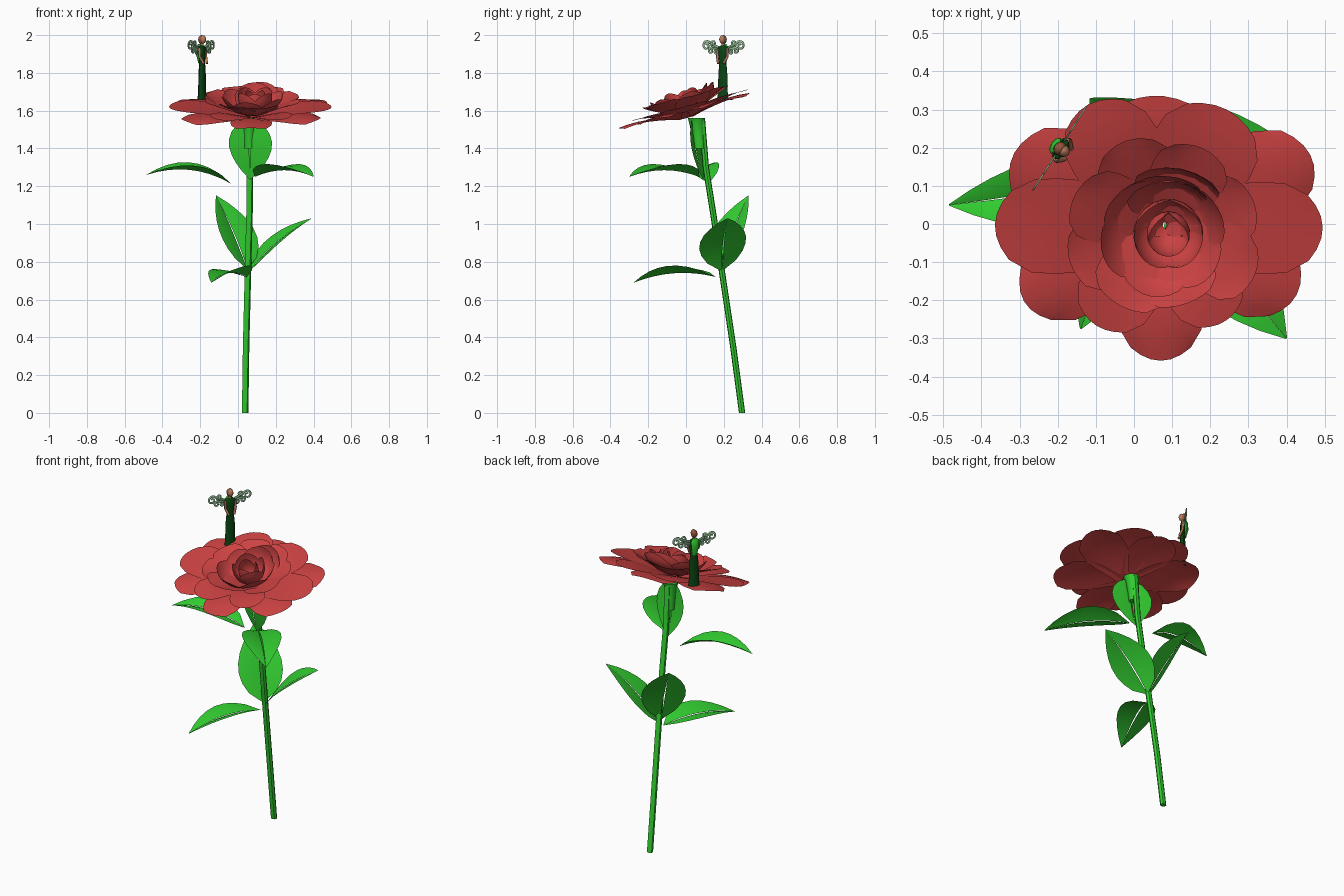
import bpy, bmesh, math
from mathutils import Vector, Matrix

old = bpy.data.objects.get("Cube")
if old:
    bpy.data.objects.remove(old, do_unlink=True)


def material(name, rgb):
    m = bpy.data.materials.new(name)
    m.use_nodes = True
    m.diffuse_color = (*rgb, 1)
    m.node_tree.nodes["Principled BSDF"].inputs["Base Color"].default_value = (*rgb, 1)
    return m


RED = material("petal red", (0.61, 0.055, 0.055))
GREEN = material("leaf green", (0.032, 0.61, 0.03))
DRESS = material("dress dark green", (0.003, 0.06, 0.006))
WING = material("wing pale green", (0.29, 0.55, 0.30))
SKIN = material("skin tan", (0.48, 0.20, 0.10))
HAIR = material("hair brown", (0.30, 0.09, 0.04))


def finish(name, bm, mat, matrix=Matrix(), angle=35):
    me = bpy.data.meshes.new(name)
    bm.transform(matrix)
    bm.to_mesh(me)
    bm.free()
    me.materials.append(mat)
    for p in me.polygons:
        p.use_smooth = True
    me.set_sharp_from_angle(angle=math.radians(angle))
    ob = bpy.data.objects.new(name, me)
    bpy.context.collection.objects.link(ob)
    return ob


def add_sheet(bm, rows):
    """Quad sheet through rows of points."""
    grid = [[bm.verts.new(p) for p in row] for row in rows]
    for a, b in zip(grid, grid[1:]):
        for i in range(len(a) - 1):
            bm.faces.new((a[i], b[i], b[i + 1], a[i + 1]))


def loft(name, rings, mat, n=8, matrix=Matrix()):
    """Closed tube through horizontal rings (x, y, z, rx, ry)."""
    bm = bmesh.new()
    loops = []
    for x, y, z, rx, ry in rings:
        loops.append([bm.verts.new((x + rx * math.cos(2 * math.pi * i / n),
                                    y + ry * math.sin(2 * math.pi * i / n), z)) for i in range(n)])
    for a, b in zip(loops, loops[1:]):
        for i in range(n):
            j = (i + 1) % n
            bm.faces.new((a[i], a[j], b[j], b[i]))
    bm.faces.new(loops[0][::-1])
    bm.faces.new(loops[-1])
    return finish(name, bm, mat, matrix, 50)


# ---------- stem and calyx ----------
STEM = [(0.037, 0.297, 0), (0.042, 0.25, 0.35), (0.052, 0.19, 0.75), (0.06, 0.145, 1.05),
        (0.063, 0.105, 1.3), (0.065, 0.085, 1.55)]
loft("stem", [(x, y, z, 0.018, 0.017) for x, y, z in STEM], GREEN, 7)
loft("calyx", [(0.06, 0.072, 1.40, 0.028, 0.03), (0.06, 0.067, 1.46, 0.03, 0.034),
               (0.062, 0.058, 1.53, 0.034, 0.04), (0.065, 0.055, 1.56, 0.045, 0.045)], GREEN, 8)


# ---------- leaves: two halves split along the lower midrib ----------
def leaf(name, base, tip, width, up, arch=0.05, fold=0.25):
    base, tip = Vector(base), Vector(tip)
    d = (tip - base).normalized()
    side = d.cross(Vector(up)).normalized()
    nrm = side.cross(d)
    bm = bmesh.new()
    for s in (-1, 1):
        rows = []
        for i in range(9):
            t = i / 8
            w = width / 2 * math.sin(math.pi * t ** 0.8) ** 0.85 if 0 < t < 1 else 0.002
            gap = 0.006 * math.sin(math.pi * t) * (1 - t)
            mid = base.lerp(tip, t) + nrm * arch * 4 * t * (1 - t)
            row = [mid + side * s * (gap + (w - gap) * v) + nrm * fold * w * (v - 0.4 * v * v)
                   for v in (0, 0.5, 1)]
            rows.append(row if s > 0 else row[::-1])
        add_sheet(bm, rows)
    return finish(name, bm, GREEN)


leaf("upper_right_leaf", (-0.04, 0.12, 1.215), (-0.485, 0.05, 1.26), 0.18, (0, -0.1, 1), 0.05, 0.6)
leaf("upper_left_leaf", (0.09, 0.07, 1.25), (0.40, -0.30, 1.25), 0.22, (0, 0, 1), 0.035, 0.5)
leaf("middle_left_leaf", (0.06, 0.19, 0.75), (0.39, 0.22, 1.03), 0.255, (-0.35, -0.2, 1), 0.025, 0.2)
leaf("middle_back_leaf", (0.05, 0.175, 0.76), (-0.115, 0.33, 1.15), 0.25, (0.7, -0.8, 0.4), 0.01, 0.4)
leaf("low_front_leaf", (0.045, 0.155, 0.72), (-0.14, -0.275, 0.69), 0.2, (-0.1, 0, 1), 0.035, 0.5)
leaf("top_leaf", (0.065, 0.035, 1.565), (0.065, 0.09, 1.235), 0.24, (-0.3, -1, 0), 0.012, -0.2)

# ---------- flower ----------
FLOWER = Matrix.Translation((0.07, 0.0, 1.56)) @ Matrix.Rotation(math.radians(15), 4, 'X')
OUTLINE = [0.3, 0.55, 0.8, 0.96, 1.0, 0.97, 0.72]


def petal(name, angle, length, width, ctrl, tip_z, wrap=False, cup=0.0, lift=0.0, shift=(0, 0)):
    """Petal along a curved centre line; ctrl is (fraction of length, height)."""
    r0, rc, zc = 0.015, ctrl[0] * length, ctrl[1]
    rows = []
    for i, o in enumerate(OUTLINE):
        row = []
        for k in range(-3, 4):
            v = k / 3
            u = i / 6 * (1 - 0.10 * v * v)
            r = r0 * (1 - u) ** 2 + 2 * rc * u * (1 - u) + length * u * u
            z = lift + 2 * zc * u * (1 - u) + tip_z * u * u + cup * v * v * u
            s = v * o * width / 2
            if wrap:
                a = s / max(r, 0.045)
                row.append((r * math.cos(a), r * math.sin(a), z))
            else:
                row.append((r, s, z))
        rows.append(row)
    bm = bmesh.new()
    add_sheet(bm, rows)
    place = Matrix.Translation((*shift, 0)) @ Matrix.Rotation(math.radians(angle), 4, 'Z')
    return finish(name, bm, RED, FLOWER @ place)


# wide outer petals: angle, length, width
OUTER = [(-90, 0.36, 0.22), (-55, 0.30, 0.20), (-27, 0.40, 0.24), (1, 0.425, 0.25), (27, 0.44, 0.25),
         (62, 0.37, 0.28), (94, 0.36, 0.28), (119, 0.39, 0.25), (152, 0.435, 0.26),
         (178, 0.435, 0.26), (209, 0.41, 0.23), (237, 0.31, 0.21)]
for i, (a, l, w) in enumerate(OUTER):
    petal(f"outer_petal_{i + 1}", a, l, w, (0.55, 0.065), 0.042 + 0.012 * (i % 2),
          cup=-0.018 + 0.02 * (i % 2), lift=0.006 * (i % 2))

# middle petals: angle, length
MIDDLE = [(-70, 0.20), (-25, 0.27), (20, 0.26), (65, 0.26), (110, 0.27), (155, 0.25),
          (198, 0.25), (240, 0.22)]
for i, (a, l) in enumerate(MIDDLE):
    petal(f"middle_petal_{i + 1}", a, l, 0.2, (0.6, 0.06), 0.09,
          cup=0.012, lift=0.015 + 0.006 * (i % 2))

# cupped inner petals, with two broad ones standing at the back
for i in range(6):
    petal(f"inner_petal_{i + 1}", 20 + 60 * i, 0.165, 0.20, (0.85, 0.03), 0.115, wrap=True,
          cup=-0.008, lift=0.015, shift=(0.005, 0.0))
for i, (l, z) in enumerate(((0.175, 0.135), (0.14, 0.14))):
    petal(f"back_petal_{i + 1}", 78 + 14 * i, l, 0.25, (1.0, 0.04), z, wrap=True,
          cup=-0.008, lift=0.015, shift=(0.02, 0.015))
for i in range(4):
    petal(f"centre_petal_{i + 1}", 45 + 90 * i, 0.09, 0.17, (1.15, 0.03), 0.13, wrap=True,
          cup=-0.005, lift=0.02, shift=(0.02, 0.005))
for i in range(3):
    petal(f"bud_petal_{i + 1}", 30 + 120 * i, 0.05, 0.12, (1.5, 0.04), 0.125, wrap=True,
          cup=-0.004, lift=0.02, shift=(0.02, 0.0))

# ---------- tiny winged figure standing on a petal ----------
FIG = Matrix.Translation((-0.19, 0.195, 0)) @ Matrix.Rotation(math.radians(57.5), 4, 'Z')
loft("figure_dress", [(0, 0, 1.66, 0.034, 0.02), (0, 0, 1.70, 0.03, 0.016), (0, 0, 1.79, 0.028, 0.015),
                      (0, 0, 1.86, 0.021, 0.013), (0, 0, 1.90, 0.027, 0.014),
                      (0, 0, 1.935, 0.03, 0.013), (0, 0, 1.945, 0.012, 0.01)], DRESS, 10, FIG)
loft("figure_neck", [(0, 0, 1.935, 0.009, 0.009), (0, 0, 1.965, 0.008, 0.008)], SKIN, 8, FIG)
loft("figure_cape", [(0, 0.014, 1.85, 0.012, 0.006), (0, 0.02, 1.90, 0.023, 0.012),
                     (0, 0.018, 1.935, 0.024, 0.012), (0, 0.014, 1.952, 0.014, 0.008)], GREEN, 8, FIG)


def ball(name, centre, size, mat):
    bm = bmesh.new()
    bmesh.ops.create_uvsphere(bm, u_segments=12, v_segments=8, radius=1)
    return finish(name, bm, mat, FIG @ Matrix.Translation(centre) @ Matrix.Diagonal((*size, 1)), 60)


ball("figure_head", (0, -0.005, 1.977), (0.016, 0.018, 0.022), SKIN)
ball("figure_hair", (0, 0.005, 1.976), (0.019, 0.016, 0.024), HAIR)


def arm(name, s):
    """Bent arm as a thin round curve."""
    cu = bpy.data.curves.new(name, 'CURVE')
    cu.dimensions = '3D'
    cu.bevel_depth = 0.007
    cu.bevel_resolution = 1
    cu.use_fill_caps = True
    sp = cu.splines.new('POLY')
    sp.points.add(2)
    for p, co in zip(sp.points, [(s * 0.028, 0, 1.93), (s * 0.031, -0.005, 1.885), (s * 0.016, -0.02, 1.85)]):
        p.co = (*(FIG @ Vector(co)), 1)
    cu.materials.append(SKIN)
    bpy.context.collection.objects.link(bpy.data.objects.new(name, cu))


def ribbon(name, pts, width):
    """Flat tapering band in the wing plane."""
    rows = []
    for i, p in enumerate(pts):
        d = (pts[min(i + 1, len(pts) - 1)] - pts[max(i - 1, 0)]).normalized()
        off = Vector((-d.z, 0, d.x)) * width / 2 * (1 - 0.5 * i / len(pts))
        rows.append((p - off, p + off))
    bm = bmesh.new()
    add_sheet(bm, rows)
    ob = finish(name, bm, WING, FIG)
    sol = ob.modifiers.new("thickness", 'SOLIDIFY')
    sol.thickness = 0.004
    sol.offset = 0


# wing scrolls: centre x, centre z, radius, start angle, sweep
SCROLLS = [(0.106, 1.944, 0.026, 150, -470), (0.062, 1.956, 0.019, 230, 430),
           (0.078, 1.917, 0.017, 130, -430), (0.044, 1.91, 0.014, 130, -400)]
for s, label in ((1, "left"), (-1, "right")):
    for k, (cx, cz, r, a0, sweep) in enumerate(SCROLLS):
        pts = [Vector((s * 0.008, 0.006, 1.925))]
        for i in range(19):
            t = i / 18
            a = math.radians(a0 + sweep * t)
            q = r * (1 - 0.75 * t)
            pts.append(Vector((s * (cx + q * math.cos(a)), 0.006, cz + q * math.sin(a))))
        ribbon(f"{label}_wing_scroll_{k + 1}", pts, 0.013)
    arm(f"figure_{label}_arm", s)
